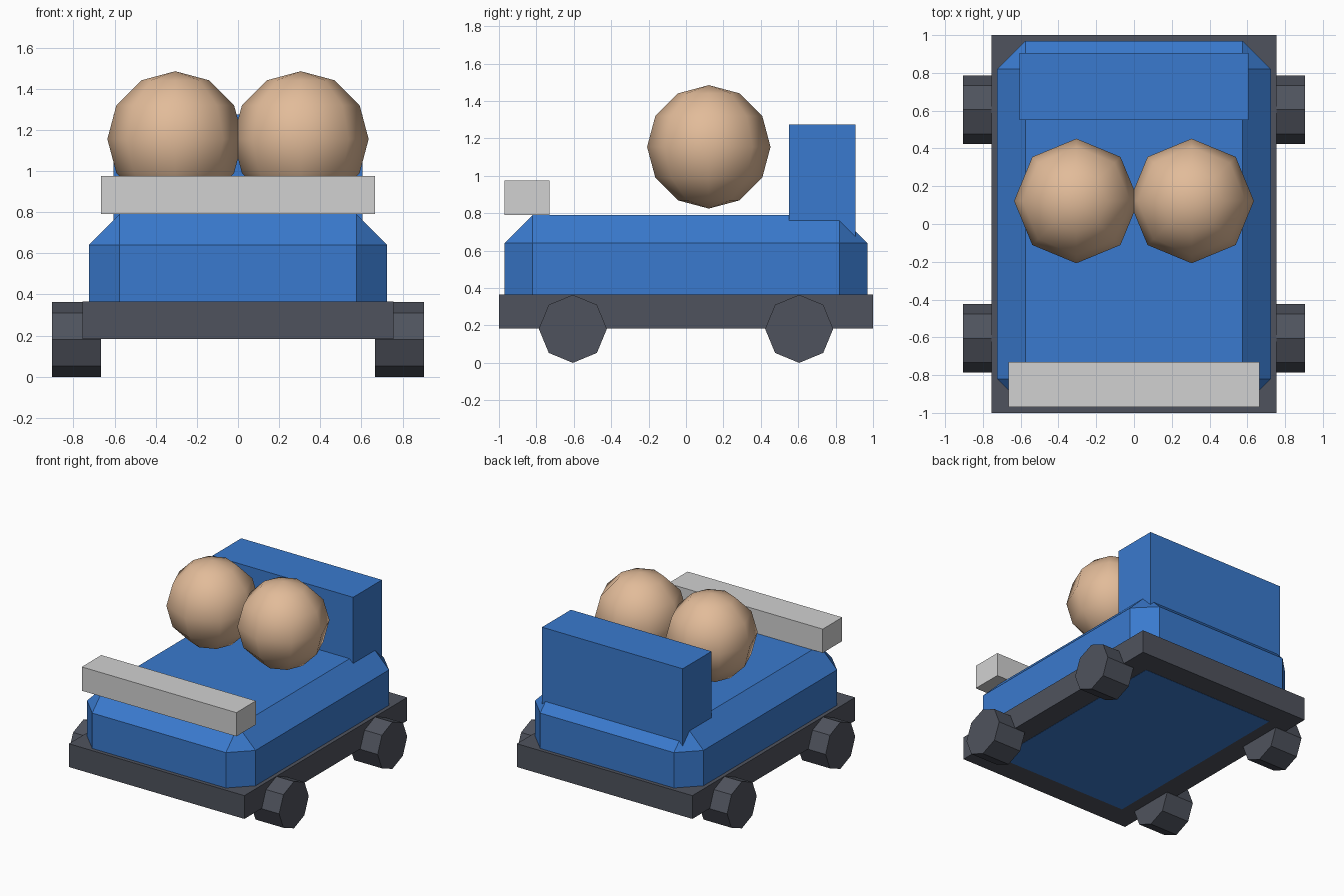
import bpy
import math

if "Cube" in bpy.data.objects:
    bpy.data.objects.remove(bpy.data.objects["Cube"])


def material(name, rgb):
    m = bpy.data.materials.new(name)
    m.diffuse_color = (*rgb, 1.0)
    m.use_nodes = True
    m.node_tree.nodes["Principled BSDF"].inputs["Base Color"].default_value = m.diffuse_color
    return m


BLUE = material("blue", (0.042, 0.195, 0.62))
DARK = material("dark grey", (0.078, 0.086, 0.11))
LIGHT = material("light grey", (0.64, 0.64, 0.64))
TAN = material("tan", (0.76, 0.50, 0.32))


def finish(name, mat):
    ob = bpy.context.object
    ob.name = name
    ob.data.materials.append(mat)
    return ob


def box(name, mat, x, y0, y1, z0, z1):
    """Box spanning -x..x, y0..y1, z0..z1."""
    bpy.ops.mesh.primitive_cube_add(size=1, location=(0, (y0 + y1) / 2, (z0 + z1) / 2))
    ob = finish(name, mat)
    ob.scale = (2 * x, y1 - y0, z1 - z0)
    bpy.ops.object.transform_apply(location=False, rotation=False, scale=True)
    return ob


# Chassis slab
box("chassis", DARK, 0.755, -1.0, 1.0, 0.184, 0.365)

# Chamfered body, its bottom showing flush through the chassis underside
body = box("body", BLUE, 0.725, -0.97, 0.97, 0.183, 0.79)
bevel = body.modifiers.new("chamfer", 'BEVEL')
bevel.width = 0.15
bevel.segments = 1
bevel.limit_method = 'NONE'

# Upright block at the back, sunk into the body, and bar across the front
box("back_block", BLUE, 0.605, 0.55, 0.905, 0.6, 1.275)
box("front_bar", LIGHT, 0.665, -0.97, -0.73, 0.79, 0.975)

for sx, side in ((-1, "left"), (1, "right")):
    # Octagonal wheels
    for sy, end in ((-1, "front"), (1, "back")):
        bpy.ops.mesh.primitive_cylinder_add(
            vertices=8, radius=0.182, depth=0.24,
            location=(sx * 0.785, sy * 0.605, 0.182),
            rotation=(0, math.pi / 2, 0))
        finish(f"{end}_{side}_wheel", DARK)

    # Low-poly smooth heads
    bpy.ops.mesh.primitive_uv_sphere_add(
        segments=8, ring_count=6, radius=0.33, location=(sx * 0.305, 0.122, 1.155))
    finish(f"{side}_head", TAN)
    bpy.ops.object.shade_smooth()
